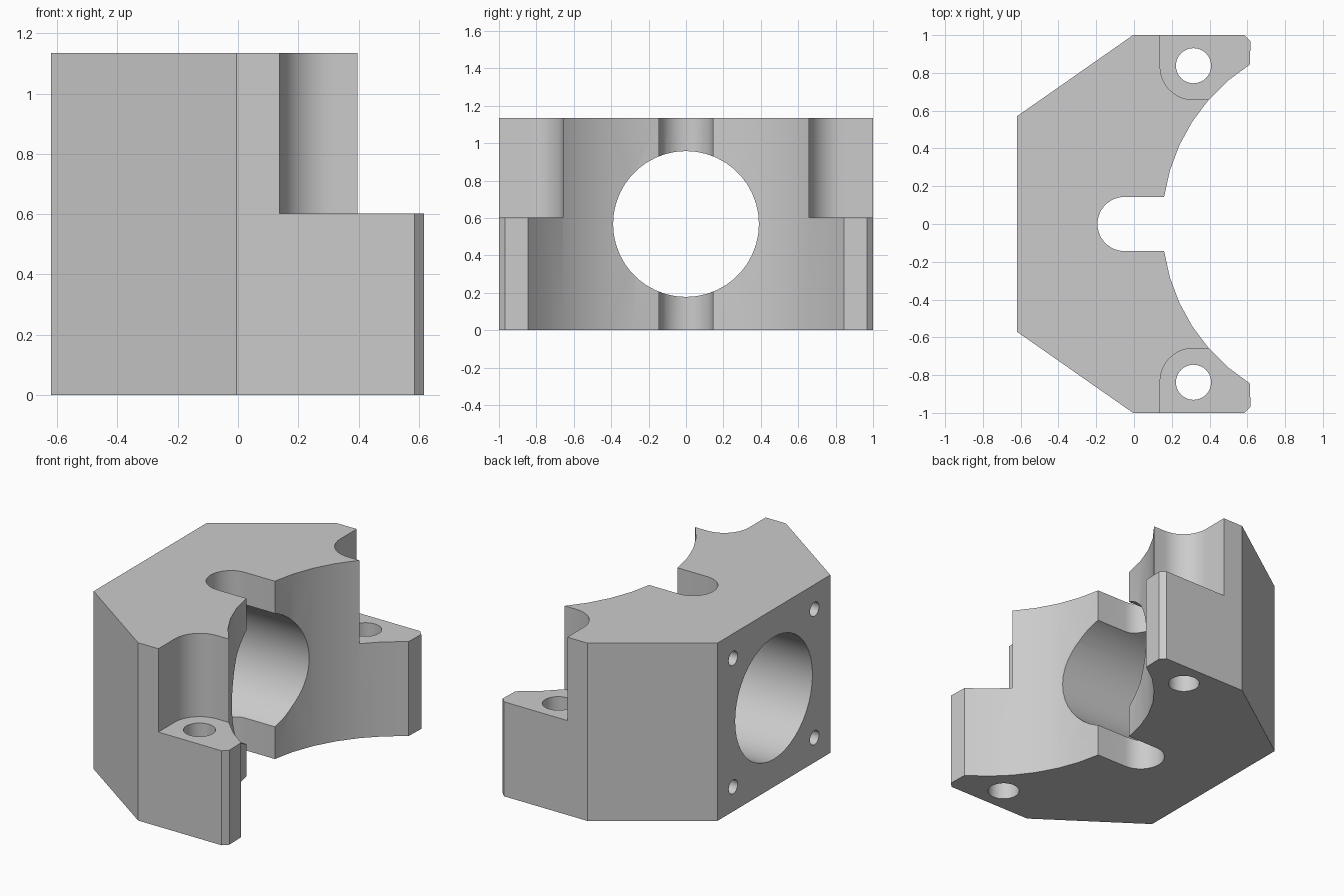
import bpy, bmesh
from math import sin, cos, pi, radians
from mathutils import Matrix

if "Cube" in bpy.data.objects:
    bpy.data.objects.remove(bpy.data.objects["Cube"])

HEIGHT = 1.135
MID = HEIGHT / 2

grey = bpy.data.materials.new("light_grey")
grey.use_nodes = True
colour = (0.6, 0.6, 0.6, 1)
grey.diffuse_color = colour
grey.node_tree.nodes["Principled BSDF"].inputs["Base Color"].default_value = colour


def finish(name, bm):
    bmesh.ops.recalc_face_normals(bm, faces=bm.faces)
    mesh = bpy.data.meshes.new(name)
    bm.to_mesh(mesh)
    bm.free()
    mesh.materials.append(grey)
    obj = bpy.data.objects.new(name, mesh)
    bpy.context.collection.objects.link(obj)
    return obj


def prism(name, outline, z0, z1):
    """Extrude a plan outline upwards."""
    bm = bmesh.new()
    face = bm.faces.new([bm.verts.new((x, y, z0)) for x, y in outline])
    up = bmesh.ops.extrude_face_region(bm, geom=[face])["geom"]
    bmesh.ops.translate(bm, vec=(0, 0, z1 - z0),
                        verts=[v for v in up if isinstance(v, bmesh.types.BMVert)])
    return finish(name, bm)


def cylinder(name, centre, radius, length, axis, sides=32):
    bm = bmesh.new()
    turn = Matrix.Rotation(pi / 2, 4, 'Y') if axis == 'X' else Matrix()
    bmesh.ops.create_cone(bm, cap_ends=True, segments=sides, radius1=radius,
                          radius2=radius, depth=length,
                          matrix=Matrix.Translation(centre) @ turn)
    return finish(name, bm)


def arc(cx, cy, r, a0, a1, steps):
    angles = [radians(a0 + (a1 - a0) * i / steps) for i in range(steps + 1)]
    return [(cx + r * cos(a), cy + r * sin(a)) for a in angles]


# Body: angled back, chamfered arm tips and a concave round front
half = [(-0.62, 0.57), (-0.005, 1), (0.585, 1), (0.617, 0.967)]
half += arc(1.149, 0, 1.0, 180 - 57.6, 180 - 8.23, 6)
body = prism("mounting_block", half + [(x, -y) for x, y in reversed(half)], 0, HEIGHT)

# Cutters: round-ended slot and main bore
slot = arc(-0.05, 0, 0.1435, 90, 270, 18) + [(0.5, -0.1435), (0.5, 0.1435)]
cutters = [prism("slot_cutter", slot, -0.2, HEIGHT + 0.2),
           cylinder("bore_cutter", (0, 0, MID), 0.39, 3, 'X', 44)]

for side in (1, -1):
    # Bolt pocket with a rounded inner corner, and its bolt hole
    pocket = arc(0.313, 0.833, 0.175, 180, 270, 10)
    pocket += [(0.9, 0.658), (0.9, 1.2), (0.138, 1.2)]
    cutters.append(prism("pocket_cutter", [(x, side * y) for x, y in pocket],
                         0.603, HEIGHT + 0.2))
    cutters.append(cylinder("bolt_hole_cutter", (0.315, side * 0.838, 0.5),
                            0.093, 2, 'Z'))
    # Blind screw holes around the bore
    for level in (1, -1):
        cutters.append(cylinder("screw_hole_cutter",
                                (-0.62, side * 0.41, MID + level * 0.41),
                                0.045, 0.6, 'X', 24))

bpy.ops.object.select_all(action='DESELECT')
bpy.context.view_layer.objects.active = body
body.select_set(True)
for cutter in cutters:
    cutter.hide_render = True
    mod = body.modifiers.new("cut", 'BOOLEAN')
    mod.operation = 'DIFFERENCE'
    mod.solver = 'EXACT'
    mod.object = cutter
    bpy.ops.object.modifier_apply(modifier=mod.name)
    bpy.data.objects.remove(cutter)

bpy.ops.object.shade_smooth_by_angle(angle=radians(25))
